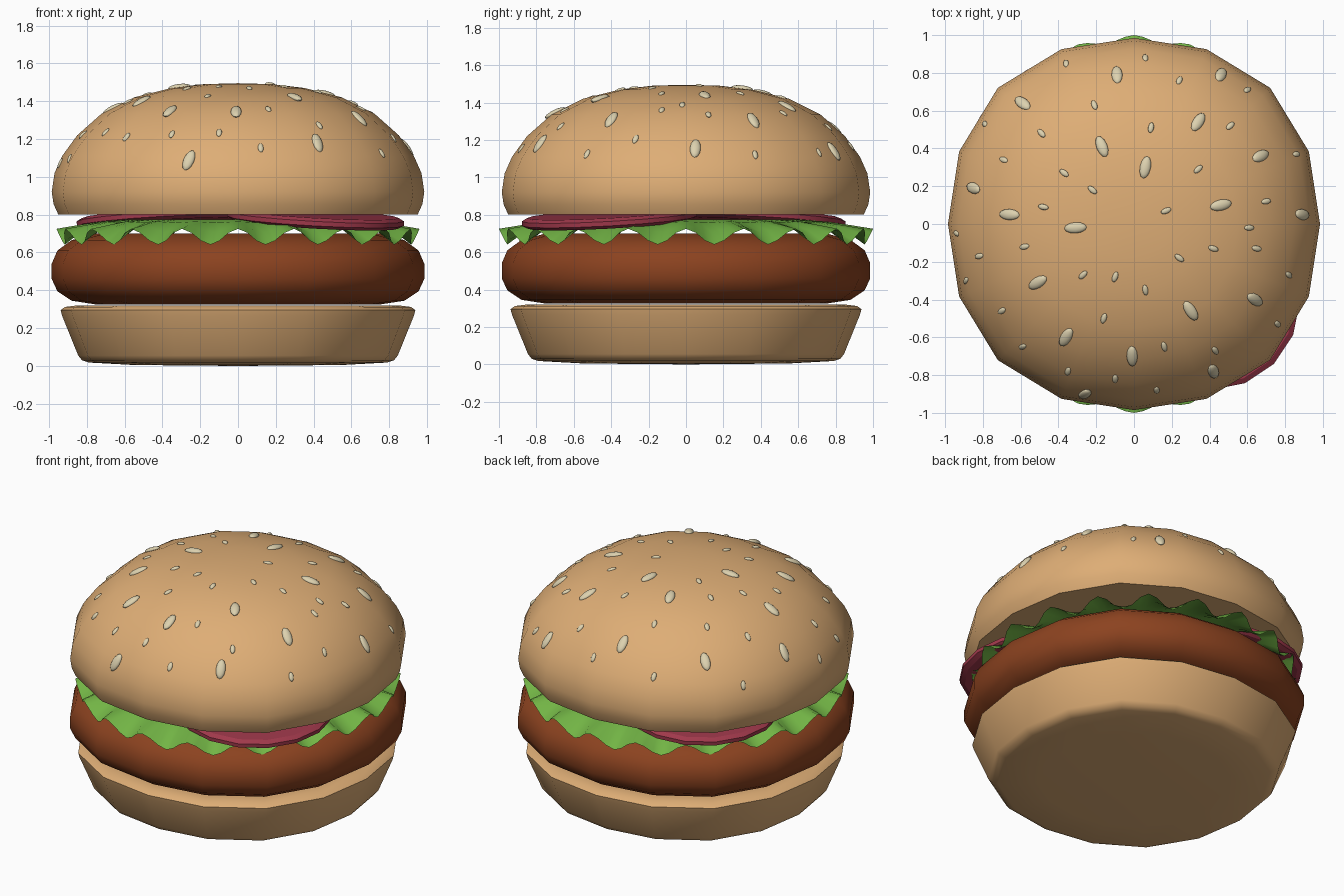
import bpy, bmesh, math
from mathutils import Vector, Matrix, Quaternion
from mathutils.bvhtree import BVHTree

if "Cube" in bpy.data.objects:
    bpy.data.objects.remove(bpy.data.objects["Cube"])


def material(name, rgb):
    m = bpy.data.materials.new(name)
    m.diffuse_color = (*rgb, 1)
    m.use_nodes = True
    m.node_tree.nodes["Principled BSDF"].inputs["Base Color"].default_value = m.diffuse_color
    return m


BREAD = material("bread", (0.73, 0.42, 0.18))
MEAT = material("meat", (0.26, 0.055, 0.014))
LEAF = material("leaf", (0.17, 0.46, 0.06))
RED = material("tomato_red", (0.35, 0.04, 0.07))
SEED = material("seed", (0.72, 0.64, 0.43))


def finish(bm, name, mat, angle=40):
    bmesh.ops.recalc_face_normals(bm, faces=bm.faces)
    me = bpy.data.meshes.new(name)
    bm.to_mesh(me)
    bm.free()
    me.materials.append(mat)
    ob = bpy.data.objects.new(name, me)
    bpy.context.collection.objects.link(ob)
    bpy.ops.object.select_all(action='DESELECT')
    ob.select_set(True)
    bpy.context.view_layer.objects.active = ob
    bpy.ops.object.shade_smooth_by_angle(angle=math.radians(angle))
    return ob


def lathe(rows, sides, point):
    """Stack rings of points; a row with radius 0 becomes a single pole."""
    bm = bmesh.new()
    rings = []
    for row in rows:
        n = 1 if row[0] == 0 else sides
        rings.append([bm.verts.new(point(row, 2 * math.pi * i / sides)) for i in range(n)])
    for a, b in zip(rings, rings[1:]):
        for i in range(sides):
            j = (i + 1) % sides
            quad = [a[i % len(a)], a[j % len(a)], b[j % len(b)], b[i % len(b)]]
            bm.faces.new(list(dict.fromkeys(quad)))
    return bm


# Buns and patty have a slightly squared round outline
def squarish(row, a):
    r = row[0] * (1 + 0.035 * math.sin(2 * a) ** 2)
    return (r * math.cos(a), r * math.sin(a), row[1])


def round_point(row, a):
    return (row[0] * math.cos(a), row[0] * math.sin(a), row[1])


# Bottom bun
finish(lathe([(0, 0), (0.55, 0.005), (0.79, 0.018), (0.825, 0.03), (0.845, 0.055),
              (0.93, 0.265), (0.938, 0.295), (0.915, 0.312), (0.85, 0.32), (0, 0.32)],
             16, squarish), "bottom_bun", BREAD, 50)

# Patty
finish(lathe([(0, 0.325), (0.75, 0.325), (0.88, 0.345), (0.955, 0.395), (0.985, 0.46),
              (0.985, 0.54), (0.955, 0.61), (0.88, 0.665), (0.75, 0.70), (0, 0.70)],
             16, squarish), "patty", MEAT, 50)


# Lettuce leaf with a ruffled rim
def ruffle(row, a):
    r, z, amp = row
    w = math.cos(20 * (a - math.pi / 2))
    r += 0.4 * amp * (w - 1)
    return (0.96 * r * math.cos(a), r * math.sin(a), z + amp * w)


finish(lathe([(0, 0.765, 0), (0.6, 0.775, 0), (0.76, 0.76, 0.003), (0.89, 0.725, 0.018),
              (1.0, 0.683, 0.042)], 120, ruffle), "lettuce", LEAF, 60)

# Two tomato slices leaning outwards
for name, d, dist in (("front_tomato", Vector((1, -1, 0)), 0.58),
                      ("back_tomato", Vector((-1, 1, 0)), 0.545)):
    d.normalize()
    bm = lathe([(0, -0.028), (0.44, -0.028), (0.468, -0.012), (0.468, 0.012),
                (0.44, 0.028), (0, 0.028)], 16, round_point)
    tilt = Quaternion(Vector((0, 0, 1)).cross(d), math.radians(4.5)).to_matrix().to_4x4()
    bm.transform(Matrix.Translation(d * dist + Vector((0, 0, 0.778))) @ tilt)
    finish(bm, name, RED, 30)

# Top bun
bm = lathe([(0, 0.80), (0.95, 0.80), (0.975, 0.855), (0.985, 0.92), (0.97, 1.02), (0.93, 1.11),
            (0.85, 1.22), (0.72, 1.335), (0.55, 1.42), (0.35, 1.47), (0.18, 1.49), (0, 1.495)],
           16, squarish)
bmesh.ops.recalc_face_normals(bm, faces=bm.faces)
bun_tree = BVHTree.FromBMesh(bm)
finish(bm, "top_bun", BREAD, 50)

# Sesame seeds lying on the dome, each pointing outwards
BIG = [(-.59, .64), (-.09, .79), (.46, .79), (.34, .54), (.67, .36), (-.17, .41), (.06, .30),
       (-.85, .19), (-.66, .05), (.46, .10), (.89, .05), (-.31, -.02), (-.51, -.31),
       (-.36, -.60), (-.01, -.70), (.30, -.46), (.64, -.40), (.42, -.78), (-.26, -.90)]
SMALL = [(-.36, .85), (.06, .88), (.24, .76), (.60, .71), (-.21, .63), (-.79, .53), (-.49, .48),
         (.09, .51), (.51, .52), (-.69, .34), (-.37, .27), (.34, .29), (.86, .37), (-.22, .18),
         (-.48, .09), (.17, .07), (.70, .12), (-.94, -.05), (-.82, -.17), (-.58, -.12),
         (-.89, -.30), (-.27, -.27), (-.10, -.28), (.06, -.35), (.24, -.18), (.42, -.13),
         (.61, -.02), (.65, -.13), (.82, -.27), (.76, -.53), (-.70, -.46), (-.16, -.50),
         (-.59, -.65), (.16, -.65), (-.35, -.78), (-.10, -.82), (.12, -.88), (.43, -.67)]


def scatter(name, spots, size):
    bm = bmesh.new()
    for x, y in spots:
        hit, normal, _, _ = bun_tree.ray_cast(Vector((x, y, 3)), Vector((0, 0, -1)))
        if hit is None:
            continue
        side = normal.cross(Vector((x, y, 0))).normalized()
        along = side.cross(normal)
        turn = Matrix((along, side, normal)).transposed().to_4x4()
        bmesh.ops.create_uvsphere(bm, u_segments=12, v_segments=8, radius=1,
                                  matrix=Matrix.Translation(hit) @ turn @ Matrix.Diagonal((*size, 1)))
    finish(bm, name, SEED, 60)


scatter("large_seeds", BIG, (0.06, 0.029, 0.017))
scatter("small_seeds", SMALL, (0.029, 0.015, 0.010))
